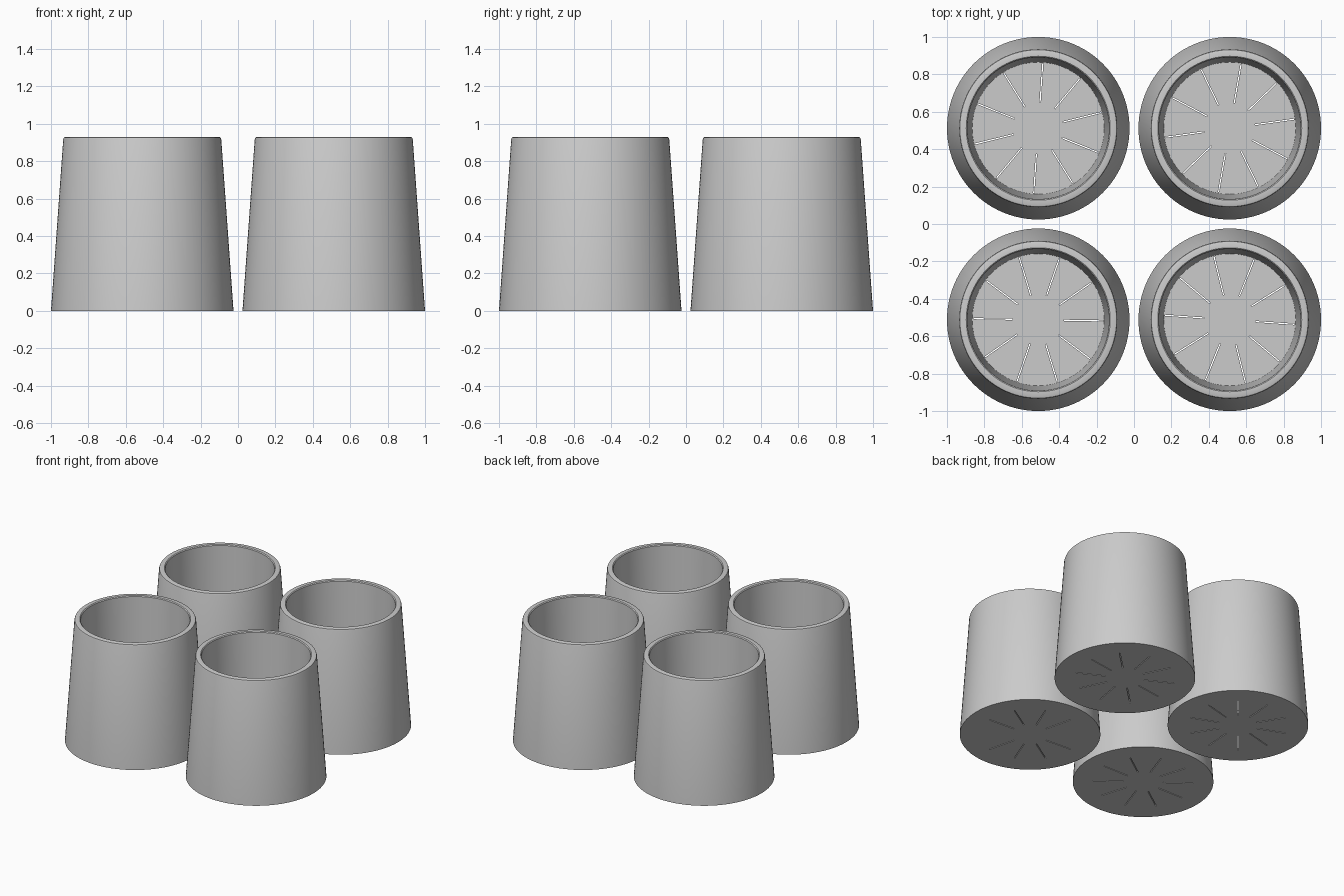
import bpy, bmesh, math
from mathutils import Matrix

if "Cube" in bpy.data.objects:
    bpy.data.objects.remove(bpy.data.objects["Cube"])

HEIGHT, FLOOR, SEGMENTS, SLOTS = 0.93, 0.04, 96, 10

clay = bpy.data.materials.new("light_grey")
clay.diffuse_color = (0.6, 0.6, 0.6, 1)
clay.use_nodes = True
clay.node_tree.nodes["Principled BSDF"].inputs["Base Color"].default_value = clay.diffuse_color

# Wall section (radius, height): underside, outer taper, rounded rim, inner taper, floor
PROFILE = [(0.488, 0), (0.4225, 0.917), (0.419, 0.927), (0.411, HEIGHT),
           (0.385, HEIGHT), (0.379, 0.924), (0.353, FLOOR)]


def make_object(name, bm, location):
    bmesh.ops.recalc_face_normals(bm, faces=bm.faces)
    mesh = bpy.data.meshes.new(name)
    bm.to_mesh(mesh)
    bm.free()
    mesh.materials.append(clay)
    obj = bpy.data.objects.new(name, mesh)
    obj.location = location
    bpy.context.collection.objects.link(obj)
    return obj


def make_pot(name, location):
    bm = bmesh.new()
    rings = []
    for r, z in PROFILE:
        rings.append([bm.verts.new((r * math.cos(a), r * math.sin(a), z))
                      for a in (2 * math.pi * i / SEGMENTS for i in range(SEGMENTS))])
    for low, high in zip(rings, rings[1:]):
        for i in range(SEGMENTS):
            j = (i + 1) % SEGMENTS
            bm.faces.new((low[i], low[j], high[j], high[i]))
    bm.faces.new(rings[0][::-1])
    bm.faces.new(rings[-1])
    return make_object(name, bm, location)


def make_slot_cutter(location, start):
    # Thin radial blades passing through the floor
    bm = bmesh.new()
    for k in range(SLOTS):
        turn = Matrix.Rotation(math.radians(start + 360 / SLOTS * k), 4, 'Z')
        blade = (turn @ Matrix.Translation((0.242, 0, FLOOR / 2))
                 @ Matrix.Diagonal((0.21, 0.006, FLOOR * 2, 1)))
        bmesh.ops.create_cube(bm, size=1, matrix=blade)
    cutter = make_object("slot_cutter", bm, location)
    cutter.hide_render = True
    return cutter


# Four pots, each turned differently: name, x side, y side, first slot angle
for name, sx, sy, start in [("pot_back_left", -1, 1, 14), ("pot_back_right", 1, 1, 8),
                            ("pot_front_left", -1, -1, -1), ("pot_front_right", 1, -1, -4)]:
    place = (0.512 * sx, 0.512 * sy, 0)
    pot = make_pot(name, place)
    cutter = make_slot_cutter(place, start)
    bpy.context.view_layer.update()

    # Drainage slots in the floor
    cut = pot.modifiers.new("drain_slots", 'BOOLEAN')
    cut.operation = 'DIFFERENCE'
    cut.solver = 'EXACT'
    cut.object = cutter
    bpy.ops.object.select_all(action='DESELECT')
    pot.select_set(True)
    bpy.context.view_layer.objects.active = pot
    bpy.ops.object.modifier_apply(modifier=cut.name)
    bpy.data.objects.remove(cutter)
    bpy.ops.object.shade_smooth_by_angle(angle=math.radians(30))
